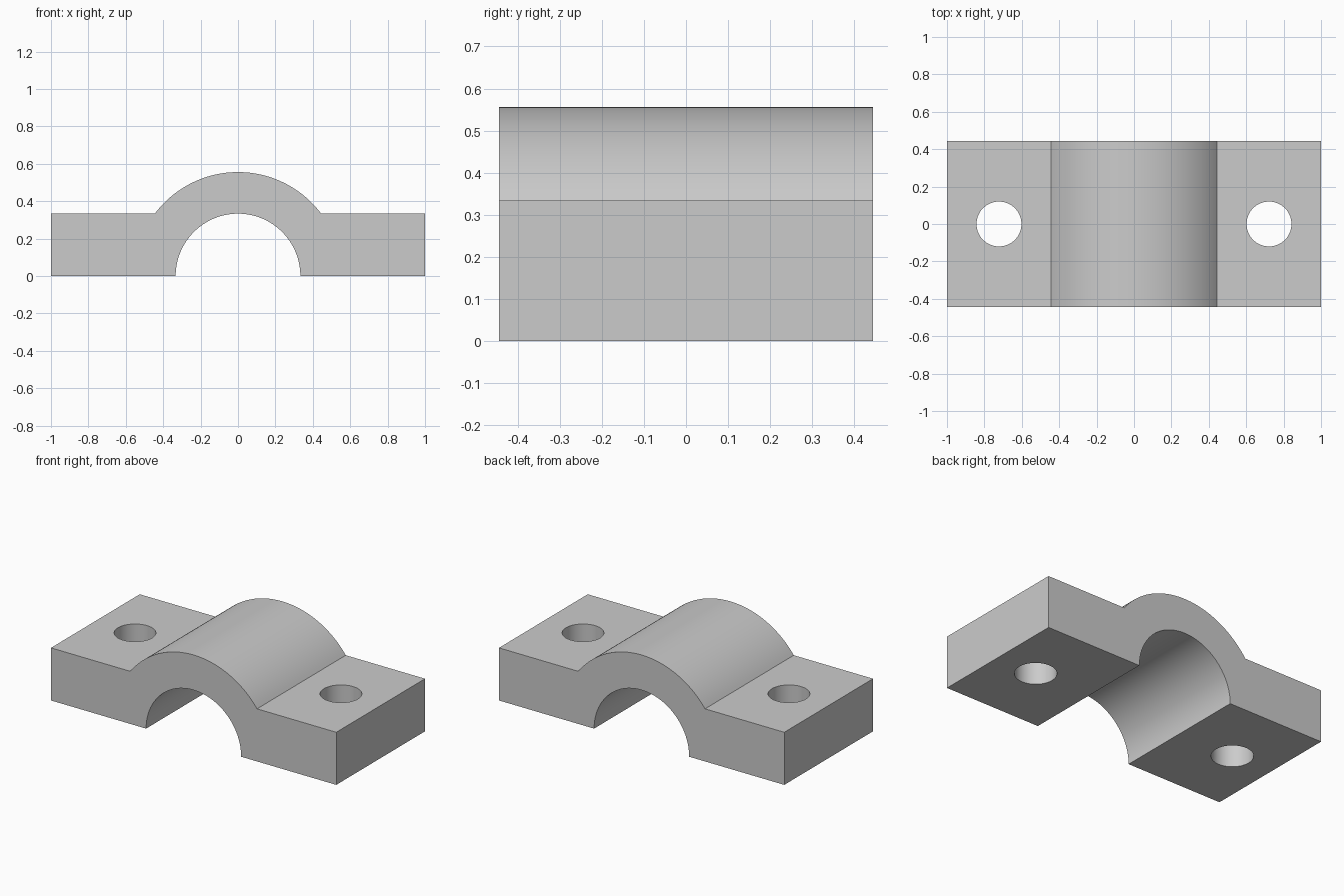
import bpy, bmesh
from math import sin, cos, pi, asin, radians

cube = bpy.data.objects.get("Cube")
if cube:
    bpy.data.objects.remove(cube, do_unlink=True)

OUTER, INNER, FLANGE = 0.5556, 0.3333, 0.3333   # arch radii, flange height
DEPTH = 0.4444                                  # half depth
HOLE_X, HOLE_R = 0.722, 0.12

grey = bpy.data.materials.new("light grey")
grey.use_nodes = True
colour = (0.6, 0.6, 0.6, 1)
grey.diffuse_color = colour
grey.node_tree.nodes["Principled BSDF"].inputs["Base Color"].default_value = colour


def arc(radius, start, end, steps):
    angles = [start + (end - start) * i / steps for i in range(steps + 1)]
    return [(radius * cos(a), radius * sin(a)) for a in angles]


# Clamp profile: flanges, raised outer arch and half-round saddle
seam = asin(FLANGE / OUTER)
profile = [(1, 0), (1, FLANGE)]
profile += arc(OUTER, seam, pi - seam, 48)
profile += [(-1, FLANGE), (-1, 0)]
profile += arc(INNER, pi, 0, 64)

bm = bmesh.new()
face = bm.faces.new([bm.verts.new((x, -DEPTH, z)) for x, z in profile])
swept = bmesh.ops.extrude_face_region(bm, geom=[face])["geom"]
bmesh.ops.translate(bm, vec=(0, 2 * DEPTH, 0),
                    verts=[v for v in swept if isinstance(v, bmesh.types.BMVert)])
bmesh.ops.recalc_face_normals(bm, faces=bm.faces)
mesh = bpy.data.meshes.new("clamp_cap")
bm.to_mesh(mesh)
bm.free()
mesh.materials.append(grey)
clamp = bpy.data.objects.new("clamp_cap", mesh)
bpy.context.collection.objects.link(clamp)

# Bolt holes through both flanges
for side, name in ((1, "left_bolt_hole"), (-1, "right_bolt_hole")):
    bpy.ops.mesh.primitive_cylinder_add(vertices=64, radius=HOLE_R, depth=1,
                                        location=(side * HOLE_X, 0, FLANGE / 2))
    cutter = bpy.context.object
    cutter.name = name
    cutter.data.materials.append(grey)
    cut = clamp.modifiers.new(name, "BOOLEAN")
    cut.operation = "DIFFERENCE"
    cut.solver = "EXACT"
    cut.object = cutter
    bpy.ops.object.select_all(action="DESELECT")
    clamp.select_set(True)
    bpy.context.view_layer.objects.active = clamp
    bpy.ops.object.modifier_apply(modifier=name)
    bpy.data.objects.remove(cutter, do_unlink=True)

# Smooth curved walls, crisp corners
bpy.ops.object.shade_smooth_by_angle(angle=radians(30))
